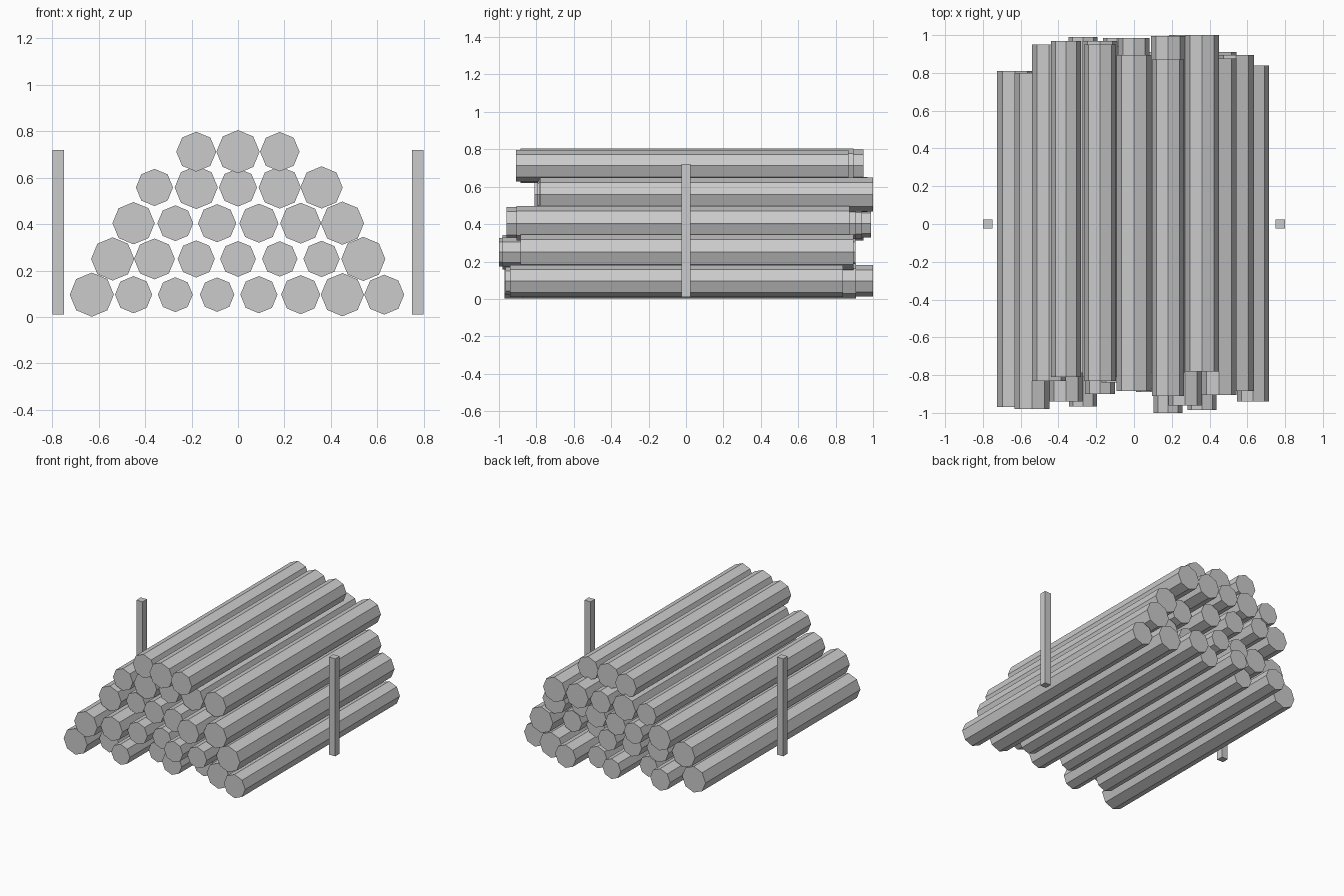
import bpy
from math import pi

cube = bpy.data.objects.get("Cube")
if cube:
    bpy.data.objects.remove(cube, do_unlink=True)

LENGTH = 1.78    # every log has the same length
SPACING = 0.18   # sideways step between logs
ROW_RISE = 0.154

# One plain grey for the whole stack
grey = bpy.data.materials.new("plain_grey")
grey.use_nodes = True
colour = (0.6, 0.6, 0.6, 1)
grey.diffuse_color = colour
grey.node_tree.nodes["Principled BSDF"].inputs["Base Color"].default_value = colour


def finish(name):
    obj = bpy.context.object
    obj.name = name
    obj.data.materials.append(grey)
    return obj


def add_log(name, x, y, z, radius):
    bpy.ops.mesh.primitive_cylinder_add(vertices=8, radius=radius, depth=LENGTH,
                                        location=(x, y, z), rotation=(pi / 2, 0, 0))
    finish(name)


def add_post(name, x):
    bpy.ops.mesh.primitive_cube_add(size=1, location=(x, 0, 0.365))
    finish(name).scale = (0.05, 0.05, 0.71)


# Rows from the ground up: (radius, shift along y) of each log, from -x to +x
rows = [
    [(.095, -.08), (.08, .05), (.075, -.075), (.074, .095),
     (.08, 0), (.084, .11), (.093, .02), (.086, -.05)],
    [(.093, -.09), (.088, -.05), (.08, -.01), (.077, .015),
     (.076, -.11), (.078, -.095), (.095, .005)],
    [(.091, .06), (.077, .1), (.082, .05), (.084, .02), (.088, -.07), (.093, -.015)],
    [(.08, .08), (.093, .08), (.082, .095), (.091, .105), (.091, .11)],
    [(.086, .06), (.093, .005), (.085, -.02)],
]
for r, row in enumerate(rows):
    for i, (radius, shift) in enumerate(row):
        x = (i - (len(row) - 1) / 2) * SPACING
        add_log(f"log_row{r + 1}_{i + 1}", x, shift, 0.096 + r * ROW_RISE, radius)

# Upright stakes on both sides
add_post("left_stake", 0.775)
add_post("right_stake", -0.775)
